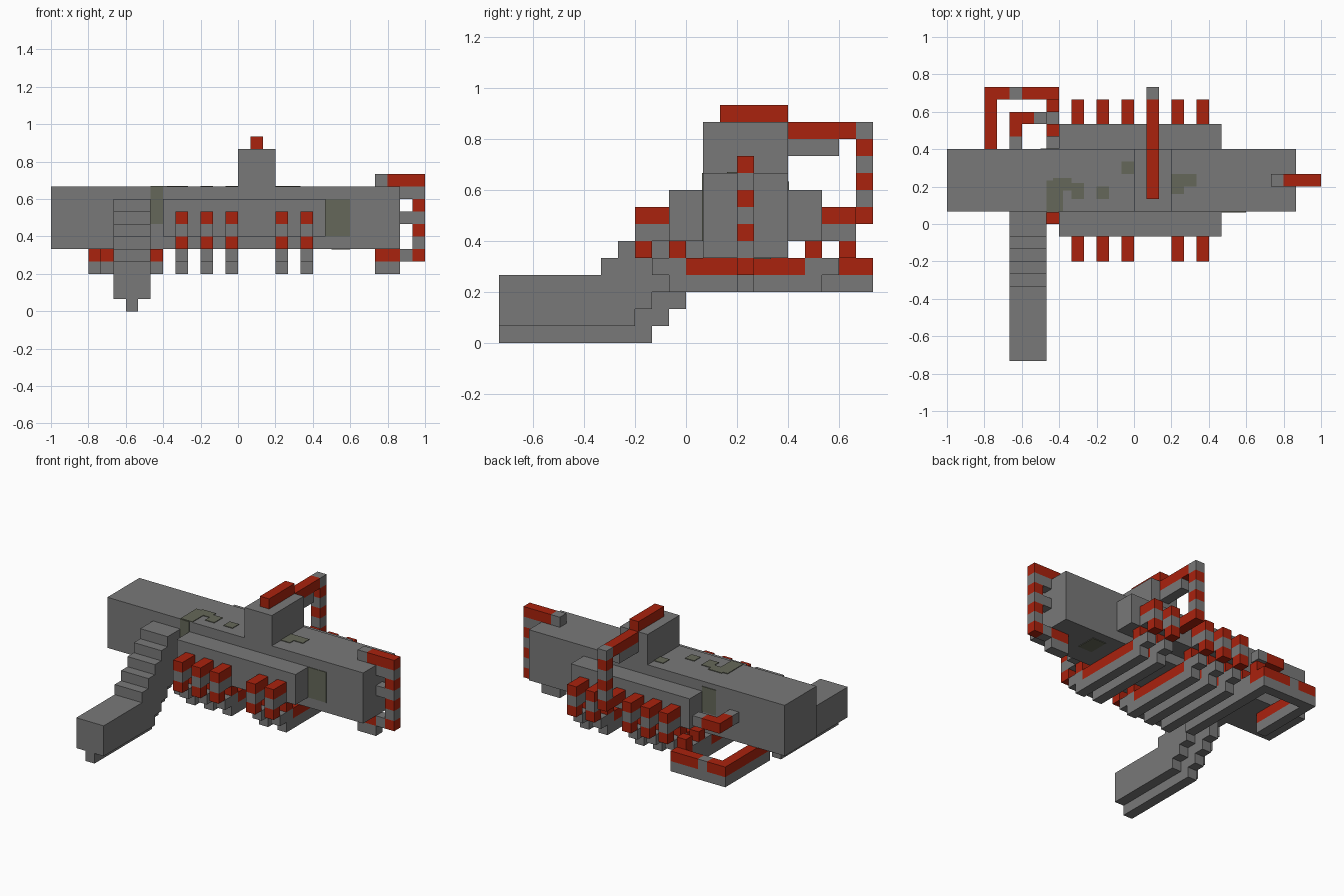
import bpy
import bmesh
from mathutils import Vector, Matrix

cube = bpy.data.objects.get("Cube")
if cube:
    bpy.data.objects.remove(cube, do_unlink=True)

UNIT = 1 / 15
ORIGIN = Vector((15, 11, 0))


def material(name, rgb):
    m = bpy.data.materials.new(name)
    m.use_nodes = True
    m.diffuse_color = (*rgb, 1)
    bsdf = m.node_tree.nodes["Principled BSDF"]
    bsdf.inputs["Base Color"].default_value = (*rgb, 1)
    bsdf.inputs["Roughness"].default_value = 0.8
    return m


GRAY, RED, MOSS = range(3)
MATERIALS = [material("steel gray", (0.19, 0.19, 0.19)),
             material("cable red", (0.40, 0.016, 0.004)),
             material("moss gray", (0.13, 0.137, 0.10))]


class Part:
    """A named part made of boxes measured in grid units."""

    def __init__(self, name):
        self.name = name
        self.bm = bmesh.new()

    def box(self, x, y, z, colour=GRAY):
        lo, hi = (Vector(c) for c in zip(x, y, z))
        centre = ((lo + hi) / 2 - ORIGIN) * UNIT
        size = (hi - lo) * UNIT
        old = set(self.bm.faces)
        bmesh.ops.create_cube(self.bm, size=1,
                              matrix=Matrix.Translation(centre) @ Matrix.Diagonal((*size, 1)))
        for f in self.bm.faces:
            if f not in old:
                f.material_index = colour
        return self

    def cell(self, x, y, z, colour=GRAY):
        return self.box((x, x + 1), (y, y + 1), (z, z + 1), colour)

    def build(self):
        mesh = bpy.data.meshes.new(self.name)
        self.bm.to_mesh(mesh)
        self.bm.free()
        for m in MATERIALS:
            mesh.materials.append(m)
        ob = bpy.data.objects.new(self.name, mesh)
        bpy.context.collection.objects.link(ob)


# Main body, side housing and top block
Part("main_body").box((0, 28), (12, 17), (5, 10)).build()
housing = Part("side_housing")
for y in ((10, 12), (17, 19)):
    housing.box((9, 22), y, (6, 9))
housing.build()
Part("top_block").box((15, 18), (12, 17), (10, 13)).build()

# Stepped handle with a narrow ridge below
handle = Part("handle").box((5, 8), (0, 6), (1, 4))
bottoms = (1, 1, 2, 3, 4)
for i, bottom in enumerate(bottoms):
    handle.box((5, 8), (6 + i, 7 + i), (bottom, 5 + i))
handle.box((5, 8), (11, 12), (5, 9))
handle.build()
ridge = Part("handle_ridge").box((6, 7), (0, 8), (0, 1))
for i in range(3):
    ridge.box((6, 7), (8 + i, 9 + i), (i, i + (1 if i == 0 else 2)))
ridge.cell(6, 8, 1).cell(6, 11, 3).cell(6, 11, 4)
ridge.build()

# Banded cable ribs wrapped around the body, mirrored front to back
for n, x in enumerate((10, 12, 14, 18, 20)):
    rib = Part(f"rib_{n + 1}")
    span = (x, x + 1)
    rib.box(span, (11, 18), (4, 5), RED).box(span, (10, 19), (3, 4))
    for side in (False, True):
        def mirror(a, b):
            return (29 - b, 29 - a) if side else (a, b)
        rib.box(span, mirror(8, 10), (7, 8), RED)
        rib.box(span, mirror(8, 10), (6, 7))
        rib.box(span, mirror(8, 9), (5, 6), RED)
        rib.box(span, mirror(10, 11), (5, 6), RED)
        rib.box(span, mirror(9, 11), (4, 5))
    rib.build()

# Cable from the top block down the back
top = Part("top_cable")
top.box((16, 17), (13, 17), (13, 14), RED).box((16, 17), (17, 21), (12, 13), RED)
top.box((16, 17), (17, 20), (11, 12))
for z in range(8, 13):
    top.cell(16, 21, z, RED if z % 2 else GRAY)
top.box((16, 17), (19, 22), (7, 8), RED)
top.build()

# Cable loop on the left end
end = Part("end_cable")
end.cell(26, 14, 10).box((27, 30), (14, 15), (10, 11), RED)
for z in range(4, 10):
    end.cell(29, 14, z, GRAY if z % 2 else RED)
for z in (4, 7, 9):
    end.cell(28, 14, z)
end.box((26, 28), (14, 15), (4, 5), RED).box((26, 28), (14, 15), (3, 4))
end.build()

# Low square loop behind the right end
loop = Part("rear_loop")
loop.box((3, 4), (15, 22), (4, 5), RED).box((3, 4), (15, 22), (3, 4))
loop.box((4, 5), (21, 22), (4, 5), RED).cell(5, 21, 4)
loop.box((6, 9), (21, 22), (4, 5), RED).box((4, 9), (21, 22), (3, 4))
loop.cell(8, 20, 4, RED).cell(8, 20, 5, RED).cell(8, 19, 4)
loop.cell(8, 18, 4).cell(8, 18, 5, RED).cell(8, 17, 4)
loop.box((8, 9), (11, 17), (4, 5), RED).box((8, 9), (11, 21), (3, 4))
loop.build()

# Small hook on the back
hook = Part("rear_hook").cell(5, 17, 7).box((5, 6), (18, 20), (7, 8), RED)
hook.cell(6, 19, 7, RED).cell(7, 19, 7).build()

# Thin moss patches on top, front, back and underside
T = 0.06
moss = Part("moss_patches")
for x, y in (((8, 9.3), (12, 14.5)), ((8.5, 10), (13.7, 14.7)), ((10, 11), (13, 14.3)),
             ((12, 13), (13, 14)), ((14, 15), (15, 16)), ((18, 20), (14, 15)),
             ((18, 19), (13.4, 14))):
    moss.box(x, y, (10, 10 + T), MOSS)
moss.box((8, 9), (12 - T, 12), (7, 10), MOSS)
moss.box((22, 24), (12 - T, 12), (6, 9), MOSS)
moss.box((7.5, 9), (17, 17 + T), (7, 9.5), MOSS)
moss.box((22.5, 24), (14, 16), (5 - T, 5), MOSS)
moss.build()
